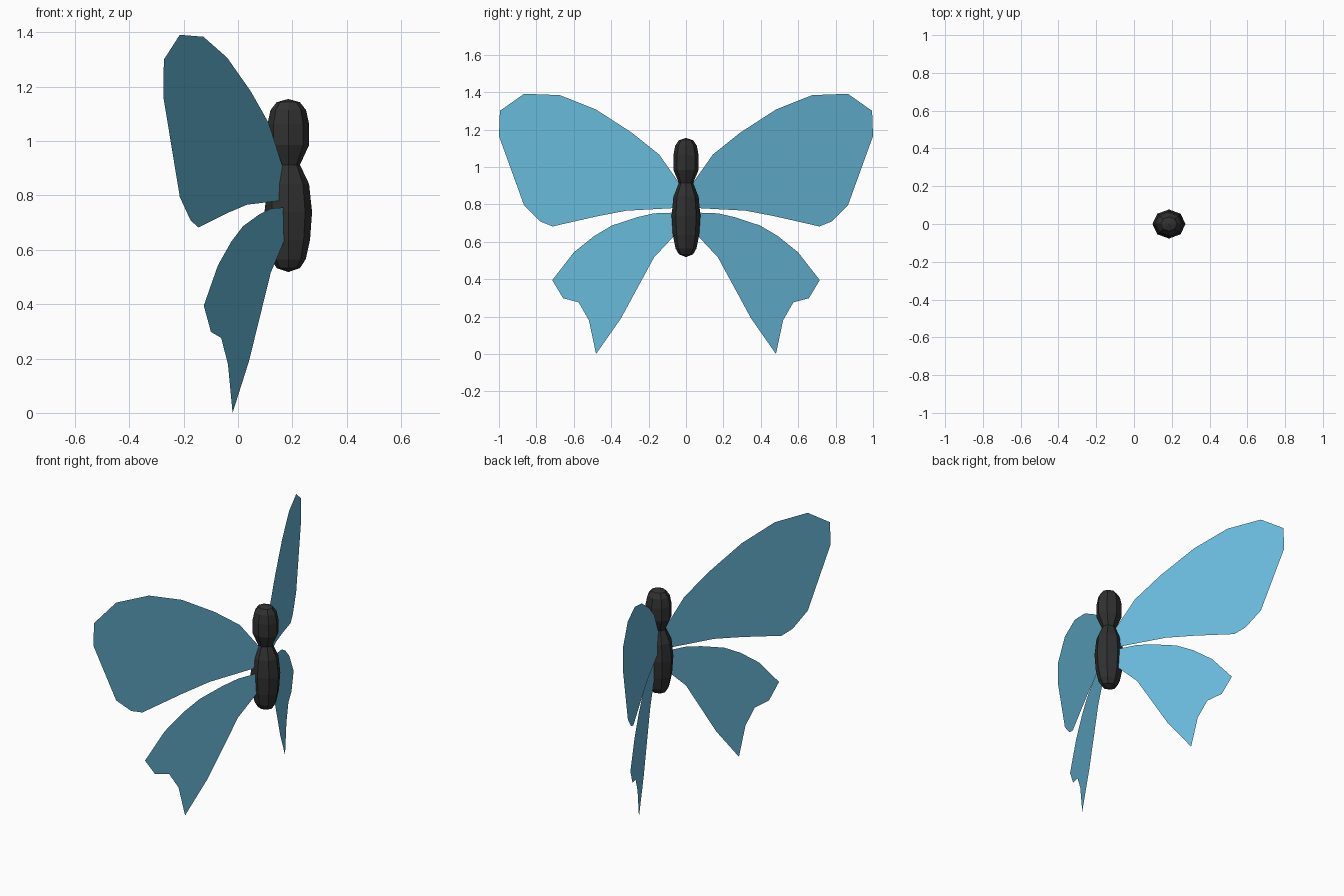
import bpy, bmesh, math

if "Cube" in bpy.data.objects:
    bpy.data.objects.remove(bpy.data.objects["Cube"])


def material(name, rgb):
    m = bpy.data.materials.new(name)
    m.diffuse_color = (*rgb, 1)
    m.use_nodes = True
    m.node_tree.nodes["Principled BSDF"].inputs["Base Color"].default_value = m.diffuse_color
    return m


BLUE = material("wing blue", (0.14, 0.50, 0.72))
BLACK = material("body black", (0.03, 0.03, 0.03))


def finish(name, bm, mat):
    mesh = bpy.data.meshes.new(name)
    bm.to_mesh(mesh)
    bm.free()
    mesh.materials.append(mat)
    bpy.context.collection.objects.link(bpy.data.objects.new(name, mesh))


# Wings: flat, paper-thin outlines (span, height), swept back from the body
UPPER = [(.03, .905), (.144, 1.067), (.289, 1.183), (.481, 1.307), (.674, 1.384),
         (.866, 1.391), (.995, 1.3), (1, 1.165), (.866, .795), (.778, .708),
         (.713, .682), (.481, .735), (.32, .766), (.03, .782)]
LOWER = [(.03, .757), (.171, .752), (.262, .731), (.396, .687), (.492, .63),
         (.6, .543), (.715, .395), (.657, .298), (.574, .276), (.519, .18),
         (.481, 0), (.348, .19), (.171, .516), (.03, .667)]


def wing(name, outline, root_x, side):
    bm = bmesh.new()
    verts = [bm.verts.new((root_x - .453 * y, side * y, z)) for y, z in outline]
    face = bm.faces.new(verts)
    face.normal_update()
    if face.normal.x < 0:
        face.normal_flip()
    bmesh.ops.triangulate(bm, faces=[face])
    finish(name, bm, BLUE)


for side, label in ((-1, "left"), (1, "right")):
    wing(label + "_upper_wing", UPPER, .178, side)
    wing(label + "_lower_wing", LOWER, .198, side)

# Body: eight-sided lathe (radius, height) with a pinched waist
PROFILE = [(.043, .533), (.064, .565), (.080, .636), (.0875, .739), (.0765, .842),
           (.043, .913), (.0765, .985), (.0765, 1.063), (.0655, 1.114), (.043, 1.143)]
CX = .185
bm = bmesh.new()
rings = []
for r, z in PROFILE:
    rings.append([bm.verts.new((CX + r * math.cos(k * math.pi / 4),
                                .88 * r * math.sin(k * math.pi / 4), z))
                  for k in range(8)])
for a, b in zip(rings, rings[1:]):
    for k in range(8):
        n = (k + 1) % 8
        bm.faces.new((a[k], a[n], b[n], b[k]))
bottom = bm.verts.new((CX, 0, .518))
top = bm.verts.new((CX, 0, 1.155))
for k in range(8):
    n = (k + 1) % 8
    bm.faces.new((bottom, rings[0][n], rings[0][k]))
    bm.faces.new((top, rings[-1][k], rings[-1][n]))
finish("body", bm, BLACK)
